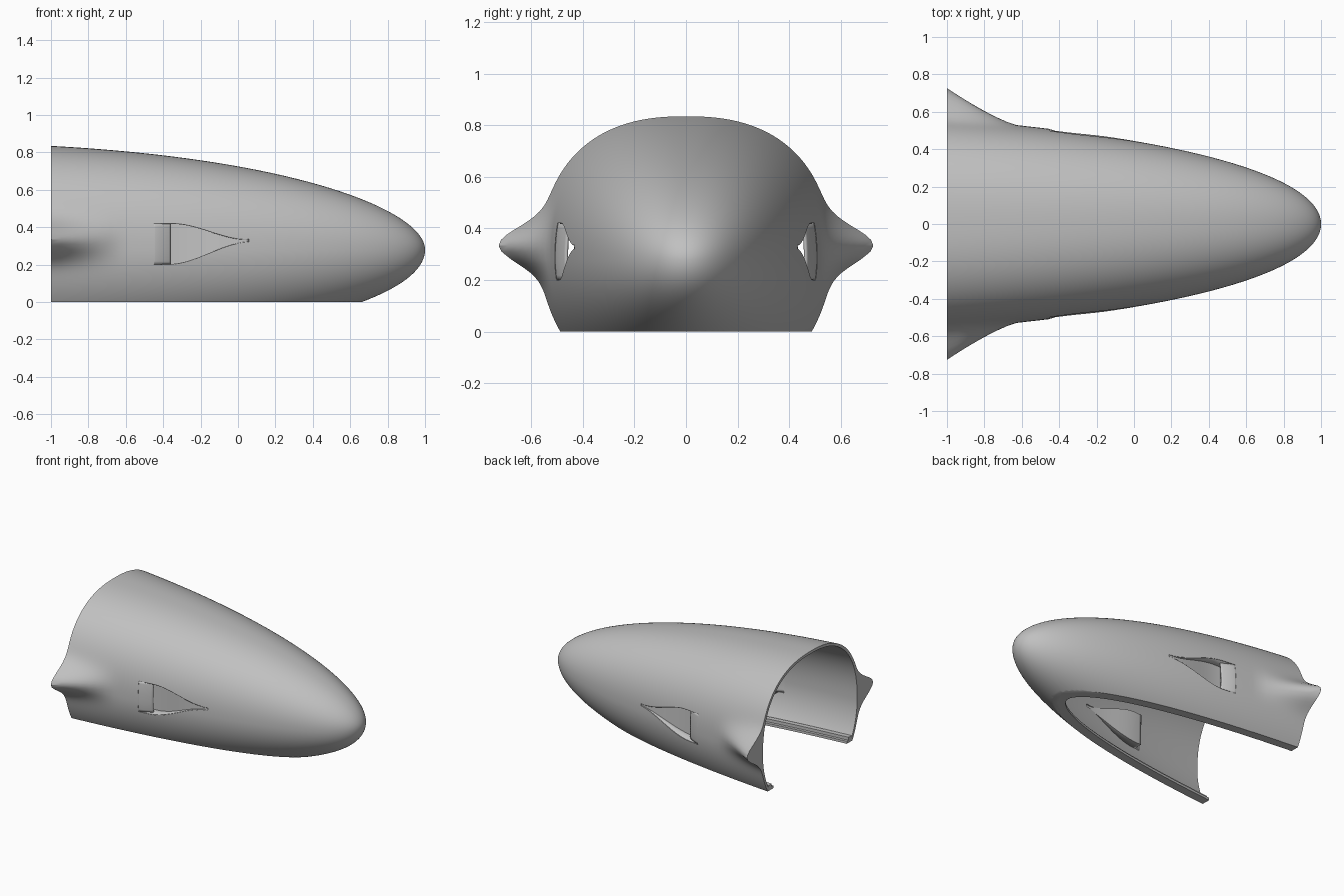
import bpy, bmesh, math
from mathutils import Vector

if "Cube" in bpy.data.objects:
    bpy.data.objects.remove(bpy.data.objects["Cube"], do_unlink=True)

GREY = (0.53, 0.53, 0.53, 1)
mat = bpy.data.materials.new("plain grey")
mat.use_nodes = True
mat.diffuse_color = GREY
mat.node_tree.nodes["Principled BSDF"].inputs["Base Color"].default_value = GREY

AXIS = 0.28            # height of the nose tip and widest line
S_MAX = math.sqrt(2)   # s = sqrt(1 - x), so the nose comes out round
SKIN = 0.965           # inner skin scale


def half_width(s):
    return s * (0.517 - 0.045 * s - 0.028 * s * s)


def rise(s):
    return s * (0.43 + 0.116 * s - 0.101 * s * s)


def fullness(s):
    return 2 + 0.4 * s / S_MAX


def side_y(x, z):
    """Half width of the outer skin at a given station and height."""
    s, v = math.sqrt(1 - x), z - AXIS
    n = fullness(s) if v > 0 else 2
    v = abs(v) / (rise(s) if v > 0 else half_width(s))
    return half_width(s) * (1 - v ** n) ** (1 / n)


def flare(x, z):
    """Outward growth of the rear side fairings."""
    t = max(0, (-0.62 - x) / 0.38)
    return 0.165 * t ** 1.35 * math.exp(-((z - 0.335) / 0.093) ** 2)


def smooth(t):
    t = min(1, max(0, t))
    return t * t * (3 - 2 * t)


def finish(name, bm, angle=35):
    bmesh.ops.recalc_face_normals(bm, faces=bm.faces)
    mesh = bpy.data.meshes.new(name)
    bm.to_mesh(mesh)
    bm.free()
    mesh.materials.append(mat)
    ob = bpy.data.objects.new(name, mesh)
    bpy.context.collection.objects.link(ob)
    for other in bpy.context.selected_objects:
        other.select_set(False)
    ob.select_set(True)
    bpy.context.view_layer.objects.active = ob
    if angle:
        bpy.ops.object.shade_smooth_by_angle(angle=math.radians(angle))
    return ob


def loft(bm, rows, closed=False):
    """Skin a list of point rows with quads."""
    rows = [[bm.verts.new(p) for p in row] for row in rows]
    for a, b in zip(rows, rows[1:]):
        for j in range(len(a) if closed else len(a) - 1):
            k = (j + 1) % len(a)
            bm.faces.new((a[j], a[k], b[k], b[j]))
    return rows


# Shell: outer and inner skins joined at the rear, cut open underneath
SEG, STATIONS = 208, 72


def section(s, inner):
    x, pts = 1 - s * s, []
    for j in range(SEG):
        a = 2 * math.pi * j / SEG
        c, d = math.cos(a), math.sin(a)
        p = 2 / fullness(s) if d > 0 else 1
        y = math.copysign(abs(c) ** p, c) * half_width(s)
        z = d ** p * rise(s) if d > 0 else d * half_width(s)
        if inner:
            pts.append((-1 + (x + 1) * 0.985, y * SKIN, AXIS + z * SKIN))
        else:
            y += math.copysign(flare(x, AXIS + z), c) if abs(c) > 0.01 else 0
            pts.append((x, y, AXIS + z))
    return pts


bm = bmesh.new()
rims = []
for inner in (False, True):
    rows = loft(bm, [section(S_MAX * i / STATIONS, inner)
                     for i in range(1, STATIONS + 1)], True)
    tip = bm.verts.new((0.97 if inner else 1, 0, AXIS))
    for j in range(SEG):
        bm.faces.new((tip, rows[0][j], rows[0][(j + 1) % SEG]))
    rims.append(rows[-1])
for j in range(SEG):
    k = (j + 1) % SEG
    bm.faces.new((rims[0][j], rims[0][k], rims[1][k], rims[1][j]))
bmesh.ops.bisect_plane(bm, geom=bm.verts[:] + bm.edges[:] + bm.faces[:],
                       plane_co=(0, 0, 0), plane_no=(0, 0, 1), clear_inner=True)
bmesh.ops.holes_fill(bm, edges=[e for e in bm.edges if e.is_boundary], sides=0)
shell = finish("cowl_shell", bm)

# Side intakes: tapered opening, sunken ramp and rolled rear lip
TIP, BACK = 0.06, -0.45


def intake(x):
    """Bottom and top height of the intake at a station."""
    t = (TIP - x) / 0.42
    h = 0.008 + 0.102 * smooth(t)
    mid = 0.328 - 0.018 * min(1, t)
    return mid - h, mid + h


stations = [TIP + (BACK - TIP) * i / 24 for i in range(25)]
for side, label in ((-1, "front"), (1, "back")):
    bm = bmesh.new()
    outline = [(x, intake(x)[0]) for x in stations]
    outline += [(x, intake(x)[1]) for x in reversed(stations)]
    loft(bm, [[(x, side * y, z) for x, z in outline] for y in (0.3, 0.7)], True)
    bmesh.ops.holes_fill(bm, edges=[e for e in bm.edges if e.is_boundary], sides=0)
    cutter = finish("intake_cutter_" + label, bm, 0)
    cutter.hide_render = True
    bpy.context.view_layer.objects.active = shell
    cut = shell.modifiers.new("intake", "BOOLEAN")
    cut.operation, cut.solver, cut.object = "DIFFERENCE", "EXACT", cutter
    bpy.ops.object.modifier_apply(modifier=cut.name)
    bpy.data.objects.remove(cutter, do_unlink=True)

    bm = bmesh.new()
    rows = []
    for x in stations[:-2]:
        lo, hi = intake(x)
        depth = 0.006 + 0.075 * smooth((TIP - x) / 0.5) ** 0.8
        rows.append([(x, side * (side_y(x, z) - d), z) for z, d in
                     ((lo, 0.003), (lo, depth), (hi, depth), (hi, 0.003))])
    loft(bm, rows)
    ramp = finish("intake_ramp_" + label, bm)
    wall = ramp.modifiers.new("thickness", "SOLIDIFY")
    wall.thickness, wall.offset = 0.006, 0

    bm = bmesh.new()
    rows = []
    for i in range(9):
        x = BACK - 0.008 + 0.098 * i / 8
        lo, hi = intake(max(x, BACK))
        rows.append([(x, side * (side_y(x, z) - 0.006 - 0.03 * (i / 8) ** 1.6), z)
                     for z in (lo + (hi - lo) * k / 12 for k in range(13))])
    loft(bm, rows)
    lip = finish("intake_lip_" + label, bm)
    wall = lip.modifiers.new("thickness", "SOLIDIFY")
    wall.thickness, wall.offset = 0.01, 0

# Stepped rail around the lower opening
edge_drop = AXIS / SKIN
low, high = 0.1, S_MAX
for _ in range(40):
    s = (low + high) / 2
    low, high = (s, high) if half_width(s) < edge_drop else (low, s)
path = []
for i in range(-50, 51):
    u = i / 50
    s = high + (S_MAX - high) * u * u
    y = SKIN * math.sqrt(max(0, half_width(s) ** 2 - edge_drop ** 2))
    path.append(Vector((-1 + (2 - s * s) * 0.985, math.copysign(y, u), 0)))
profile = ((-0.012, 0), (0.042, 0), (0.042, 0.018), (0.022, 0.018),
           (0.022, 0.04), (-0.012, 0.04))
rows = []
for i, p in enumerate(path):
    run = (path[min(i + 1, 100)] - path[max(i - 1, 0)]).normalized()
    inward = Vector((-run.y, run.x, 0))
    row = [p + inward * d + Vector((0, 0, z)) for d, z in profile]
    for q in row:
        q.x = -1 if i in (0, 100) else max(q.x, -1)
    rows.append(row)
bm = bmesh.new()
rings = loft(bm, rows, True)
bm.faces.new(rings[0])
bm.faces.new(rings[-1])
finish("opening_rail", bm)
